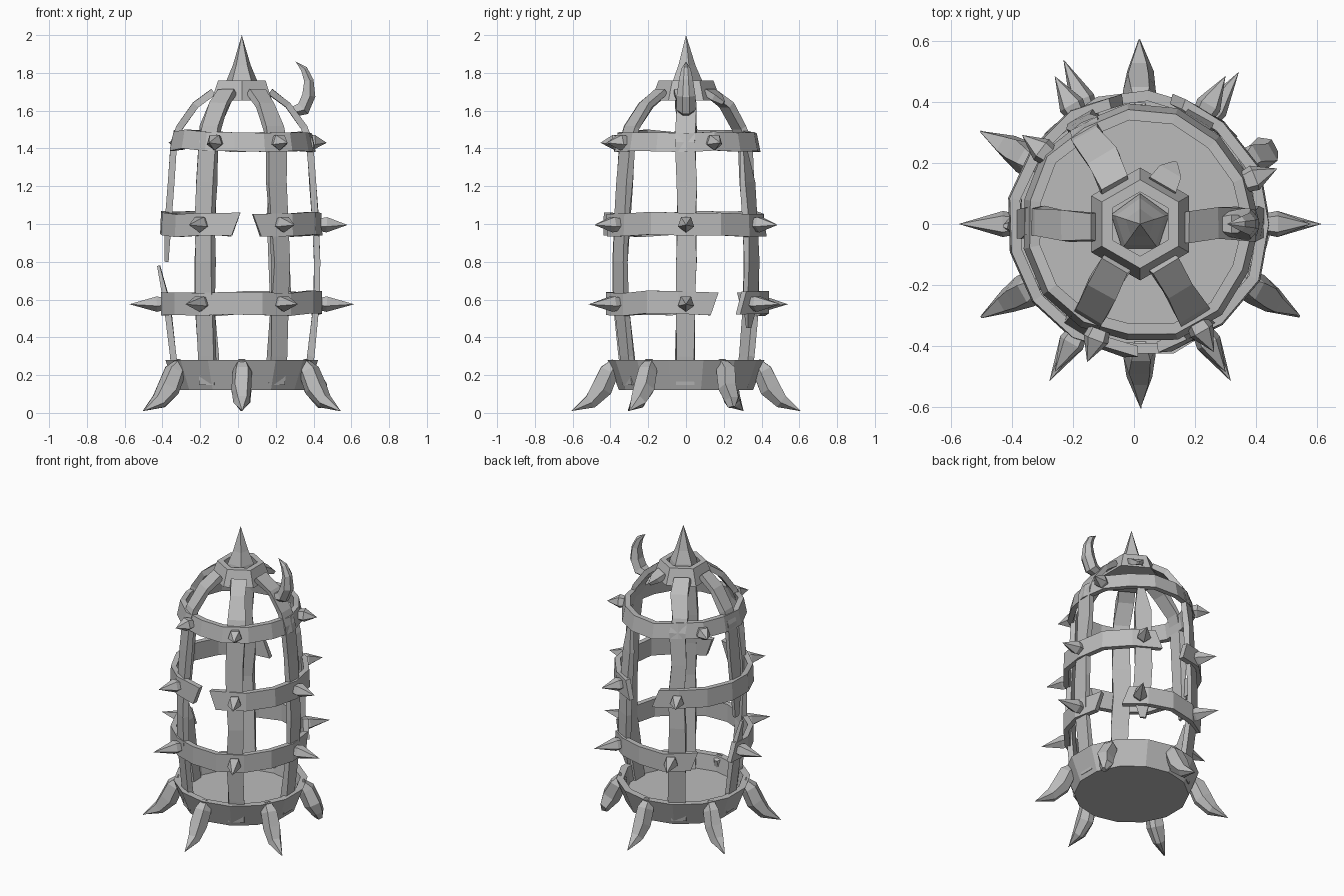
import bpy, bmesh, math, random
from mathutils import Vector

random.seed(7)
cube = bpy.data.objects.get("Cube")
if cube:
    bpy.data.objects.remove(cube)

CX = 0.02  # cage axis offset

iron = bpy.data.materials.new("grey_iron")
iron.use_nodes = True
GREY = (0.5, 0.5, 0.5, 1)
iron.diffuse_color = GREY
iron.node_tree.nodes["Principled BSDF"].inputs["Base Color"].default_value = GREY


def polar(angle, r, z, side=0.0):
    """Point at a bearing in degrees, shifted sideways along the tangent."""
    a = math.radians(angle)
    return Vector((CX + r * math.cos(a) - side * math.sin(a),
                   r * math.sin(a) + side * math.cos(a), z))


def finish(name, bm):
    bmesh.ops.remove_doubles(bm, verts=bm.verts, dist=0.0005)
    bmesh.ops.recalc_face_normals(bm, faces=bm.faces)
    mesh = bpy.data.meshes.new(name)
    bm.to_mesh(mesh)
    bm.free()
    mesh.materials.append(iron)
    obj = bpy.data.objects.new(name, mesh)
    bpy.context.collection.objects.link(obj)
    return obj


def skin(bm, rings, closed=False):
    """Join rings of points with quads; cap the ends when open."""
    rows = [[bm.verts.new(p) for p in ring] for ring in rings]
    n = len(rows[0])
    pairs = list(zip(rows, rows[1:])) + ([(rows[-1], rows[0])] if closed else [])
    for a, b in pairs:
        for i in range(n):
            j = (i + 1) % n
            bm.faces.new((a[i], a[j], b[j], b[i]))
    if not closed:
        bm.faces.new(rows[0])
        bm.faces.new(rows[-1])


def sweep(name, angle, path, section, rough=0.0):
    """Sweep a section along (radius, height, width, depth) stations at a bearing."""
    rings = []
    for i, (r, z, w, d) in enumerate(path):
        p, q = path[max(i - 1, 0)], path[min(i + 1, len(path) - 1)]
        t = Vector((q[0] - p[0], q[1] - p[1])).normalized()
        shift = random.uniform(-rough, rough)
        ring = []
        for u, v in section:
            side = u * w / 2 + shift + random.uniform(-rough, rough)
            off = v * d / 2 + random.uniform(-rough, rough) / 3
            ring.append(polar(angle, r + t.y * off, z - t.x * off, side))
        rings.append(ring)
    bm = bmesh.new()
    skin(bm, rings)
    return finish(name, bm)


def hoop(name, start, end, z0, z1, r0, r1, thick=0.035):
    """Hammered band arc with torn, slanted ends (or a full closed hoop)."""
    full = end - start >= 360
    n = max(3, round((end - start) / 24))
    rings = []
    for i in range(n if full else n + 1):
        a = start + (end - start) * i / n
        tear = 0 if full or 0 < i < n else random.choice((-6, 6))
        dz, dr = random.uniform(-0.01, 0.01), random.uniform(-0.008, 0.012)
        rings.append([polar(a, r0 + dr, z0 + dz), polar(a + tear, r1 + dr, z1 + dz),
                      polar(a + tear, r1 + dr - thick, z1 + dz),
                      polar(a, r0 + dr - thick, z0 + dz)])
    bm = bmesh.new()
    skin(bm, rings, full)
    return finish(name, bm)


def lathe(name, profile, sides, phase=0.0):
    """Low-poly turned solid from (radius, height) stations."""
    bm = bmesh.new()
    skin(bm, [[polar(phase + 360 * k / sides, r, z) for k in range(sides)]
              for r, z in profile])
    return finish(name, bm)


BOX = [(-1, -1), (1, -1), (1, 1), (-1, 1)]
RIDGED = [(-0.6, -1), (0.6, -1), (1, 0.2), (0.35, 1), (-0.35, 1), (-1, 0.2)]
PENTAGON = [(math.sin(k * math.tau / 5), math.cos(k * math.tau / 5)) for k in range(5)]

# Base tray: sloped wall, rim and recessed floor
lathe("base_tray", [(0.355, 0.12), (0.415, 0.28), (0.37, 0.28), (0.355, 0.18)], 14, 90)

# Upright bars, some of them broken
CURVE = [(0.345, 0.15), (0.365, 0.3), (0.395, 0.58), (0.4, 0.8), (0.39, 1.02),
         (0.375, 1.22), (0.36, 1.43), (0.33, 1.51), (0.245, 1.63), (0.15, 1.7)]


def radius_at(z):
    for (ra, za), (rb, zb) in zip(CURVE, CURVE[1:]):
        if za <= z <= zb:
            return ra + (rb - ra) * (z - za) / (zb - za)
    return CURVE[-1][0]


def bar(name, angle, low, high, bend=0.0, width=0.1):
    heights = [low] + [z for _, z in CURVE if low + 0.03 < z < high - 0.03] + [high]
    path = [(radius_at(z), z, width, 0.035) for z in heights]
    if low > 0.2:
        path[0] = (path[0][0], low, width * 0.35, 0.02)
    if high < 1.65:
        path[-1] = (path[-1][0] + bend, high, width * 0.2, 0.015)
    sweep(name, angle, path, BOX, 0.008)


for angle in (0, 120, 240, 300):
    bar(f"upright_bar_{angle}", angle, 0.15, 1.7)
bar("broken_bar_right_lower", 180, 0.15, 0.78, 0.04, 0.08)
bar("broken_bar_right_upper", 180, 0.8, 1.7, 0, 0.09)
bar("broken_bar_back", 60, 0.45, 1.46)
sweep("bar_stub_back", 60, [(0.14, 1.7, 0.1, 0.035), (0.19, 1.67, 0.08, 0.035),
                            (0.23, 1.64, 0.01, 0.02)], BOX)

# Horizontal bands
hoop("top_band", 0, 360, 1.39, 1.49, 0.39, 0.37)
hoop("middle_band_right", 98, 263, 0.94, 1.06, 0.43, 0.425)
hoop("middle_band_left", 284, 436, 0.94, 1.06, 0.43, 0.425)
hoop("lower_band_front", 168, 378, 0.52, 0.64, 0.43, 0.43)
hoop("lower_band_back", 42, 131, 0.52, 0.64, 0.43, 0.43)

# Spikes on the bands
SPIKES = [("top", 1.435, 0.37, 0.115, (22, 143, 249, 300)),
          ("middle", 1.0, 0.415, 0.145, (0, 60, 120, 240, 300)),
          ("lower", 0.58, 0.415, 0.18, (0, 57, 115, 180, 240, 300))]
for level, z, r, length, angles in SPIKES:
    for angle in angles:
        sweep(f"{level}_spike_{angle}", angle,
              [(r, z, 0.075, 0.075), (r + 0.035, z, 0.09, 0.09),
               (r + length, z - 0.005, 0, 0)], PENTAGON)

# Claw feet, one snapped short
CLAW = [(0.37, 0.27, 0.06, 0.05), (0.405, 0.22, 0.1, 0.1), (0.445, 0.13, 0.11, 0.11),
        (0.505, 0.06, 0.085, 0.075), (0.605, 0.01, 0, 0)]
for angle in (90, 150, 210, 270, 330):
    sweep(f"claw_foot_{angle}", angle, CLAW, RIDGED, 0.004)
sweep("claw_foot_snapped", 30, CLAW[:3] + [(0.48, 0.07, 0.085, 0.07),
                                           (0.49, 0.03, 0.04, 0.04)], RIDGED, 0.01)

# Crown, finial and horn
lathe("crown", [(0.185, 1.655), (0.145, 1.76), (0.105, 1.76), (0.12, 1.68)], 6, 30)
lathe("finial_spike", [(0.1, 1.69), (0.085, 1.76), (0.05, 1.84), (0, 2.0)], 5, 18)
sweep("horn", 0, [(0.26, 1.59, 0.07, 0.05), (0.325, 1.61, 0.1, 0.075),
                  (0.355, 1.68, 0.1, 0.07), (0.355, 1.76, 0.075, 0.05),
                  (0.33, 1.82, 0.05, 0.035), (0.285, 1.86, 0, 0)], RIDGED)
